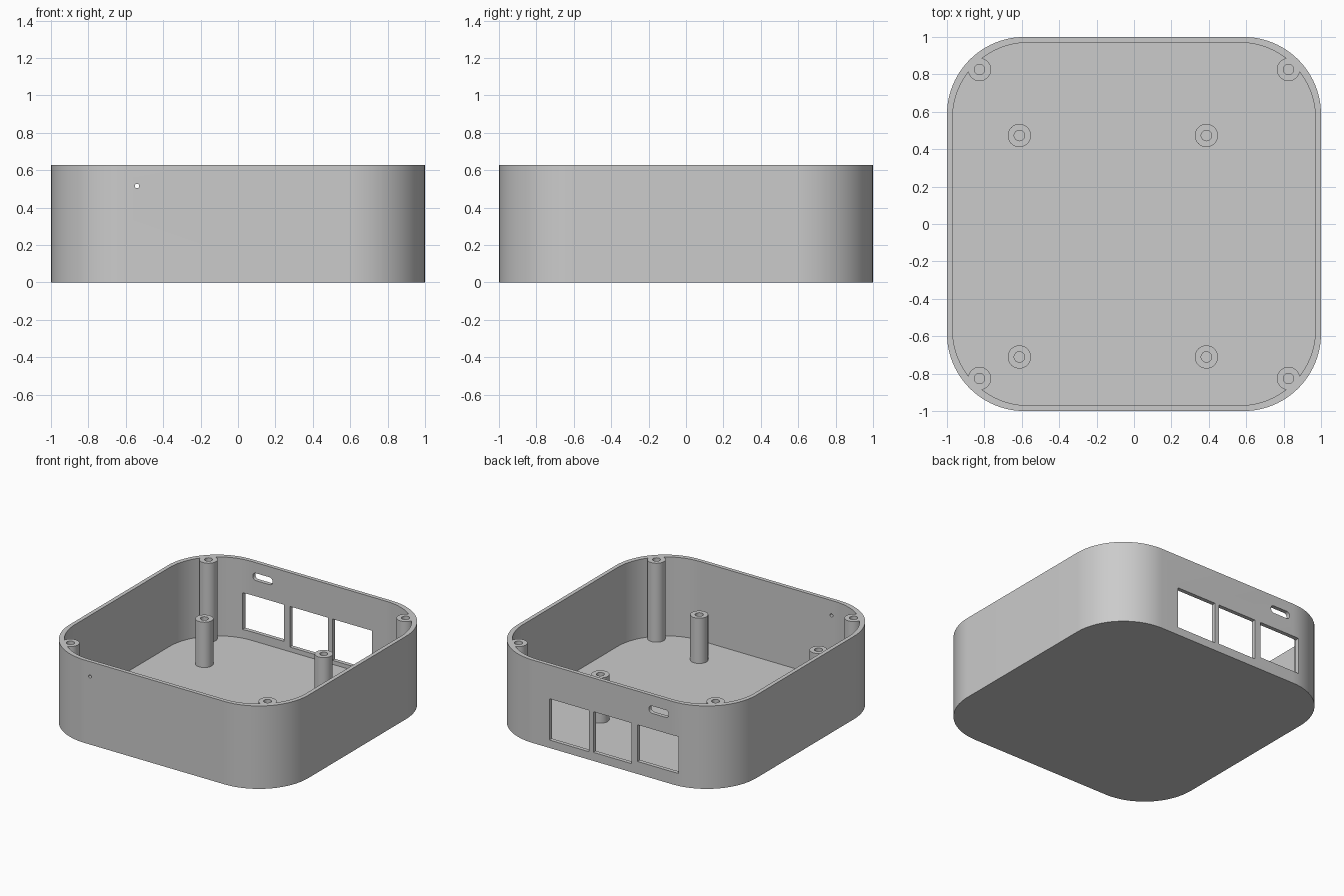
import bpy, bmesh, math
from mathutils import Matrix

cube = bpy.data.objects.get("Cube")
if cube:
    bpy.data.objects.remove(cube, do_unlink=True)

HEIGHT, FLOOR, WALL = 0.628, 0.03, 0.03
POST_R, BORE_R = 0.062, 0.028
ABOVE = 0.8          # cutters reach past the open rim

plastic = bpy.data.materials.new("grey plastic")
plastic.use_nodes = True
colour = (0.6, 0.6, 0.6, 1)
plastic.diffuse_color = colour
plastic.node_tree.nodes["Principled BSDF"].inputs["Base Color"].default_value = colour


def rounded_rect(hx, hy, r, seg=24):
    """Outline of a rectangle with round corners."""
    pts = []
    for i, (sx, sy) in enumerate([(1, 1), (-1, 1), (-1, -1), (1, -1)]):
        for k in range(seg + 1):
            a = math.pi / 2 * (i + k / seg)
            pts.append((sx * (hx - r) + r * math.cos(a), sy * (hy - r) + r * math.sin(a)))
    return pts


def circle(r, n=40):
    return [(r * math.cos(2 * math.pi * k / n), r * math.sin(2 * math.pi * k / n)) for k in range(n)]


def prism(name, outline, low, high, matrix=Matrix()):
    """Extrude an outline from low to high along its own z, then place it."""
    bm = bmesh.new()
    base = bm.faces.new([bm.verts.new((x, y, low)) for x, y in outline])
    top = bmesh.ops.extrude_face_region(bm, geom=[base])["geom"]
    bmesh.ops.translate(bm, vec=(0, 0, high - low),
                        verts=[v for v in top if isinstance(v, bmesh.types.BMVert)])
    bmesh.ops.remove_doubles(bm, verts=bm.verts, dist=1e-5)
    bmesh.ops.transform(bm, matrix=matrix, verts=bm.verts)
    bmesh.ops.recalc_face_normals(bm, faces=bm.faces)
    mesh = bpy.data.meshes.new(name)
    bm.to_mesh(mesh)
    bm.free()
    mesh.materials.append(plastic)
    obj = bpy.data.objects.new(name, mesh)
    bpy.context.collection.objects.link(obj)
    return obj


def cut(target, cutter):
    """Subtract the cutter, then discard it."""
    mod = target.modifiers.new("cut", "BOOLEAN")
    mod.operation, mod.solver, mod.object = "DIFFERENCE", "EXACT", cutter
    bpy.context.view_layer.update()
    graph = bpy.context.evaluated_depsgraph_get()
    mesh = bpy.data.meshes.new_from_object(target.evaluated_get(graph))
    target.modifiers.clear()
    target.data = mesh
    bpy.data.objects.remove(cutter, do_unlink=True)


def wall_hole(outline, x, y, z):
    """Cut an opening through a front or back wall."""
    place = Matrix.Translation((x, y, z)) @ Matrix.Rotation(math.pi / 2, 4, "X")
    cut(case, prism("opening", outline, -0.1, 0.1, place))


# Screw posts: four flush with the rim, four shorter ones for the board
corner_posts = [(x, y, ABOVE) for x in (-0.826, 0.826) for y in (-0.826, 0.826)]
board_posts = [(x, y, 0.373) for x in (-0.613, 0.387) for y in (-0.711, 0.473)]
posts = corner_posts + board_posts

# Cavity with the posts left standing
cavity = prism("cavity", rounded_rect(1 - WALL, 1 - WALL, 0.405), FLOOR, ABOVE - 0.1)
for x, y, top in posts:
    cut(cavity, prism("post", circle(POST_R), 0, top, Matrix.Translation((x, y, 0))))

# Open case
case = prism("open_case", rounded_rect(1, 1, 0.415), 0, HEIGHT)
cut(case, cavity)

# Screw bores
for x, y, top in posts:
    cut(case, prism("bore", circle(BORE_R, 24), FLOOR, ABOVE, Matrix.Translation((x, y, 0))))

# Back port windows: left edge, right edge, sill
for x0, x1, sill in [(0.113, 0.445, 0.06), (-0.245, 0.077, 0.065), (-0.637, -0.295, 0.095)]:
    w, h = (x1 - x0) / 2, (0.373 - sill) / 2
    wall_hole([(-w, -h), (w, -h), (w, h), (-w, h)], (x0 + x1) / 2, 1, sill + h)

# Power slot at the back and indicator hole at the front
wall_hole(rounded_rect(0.083, 0.028, 0.026, 8), -0.472, 1, 0.52)
wall_hole(circle(0.012, 20), -0.54, -1, 0.515)

# Smooth round surfaces, crisp edges
bpy.ops.object.select_all(action="DESELECT")
case.select_set(True)
bpy.context.view_layer.objects.active = case
bpy.ops.object.shade_smooth_by_angle(angle=math.radians(30))
